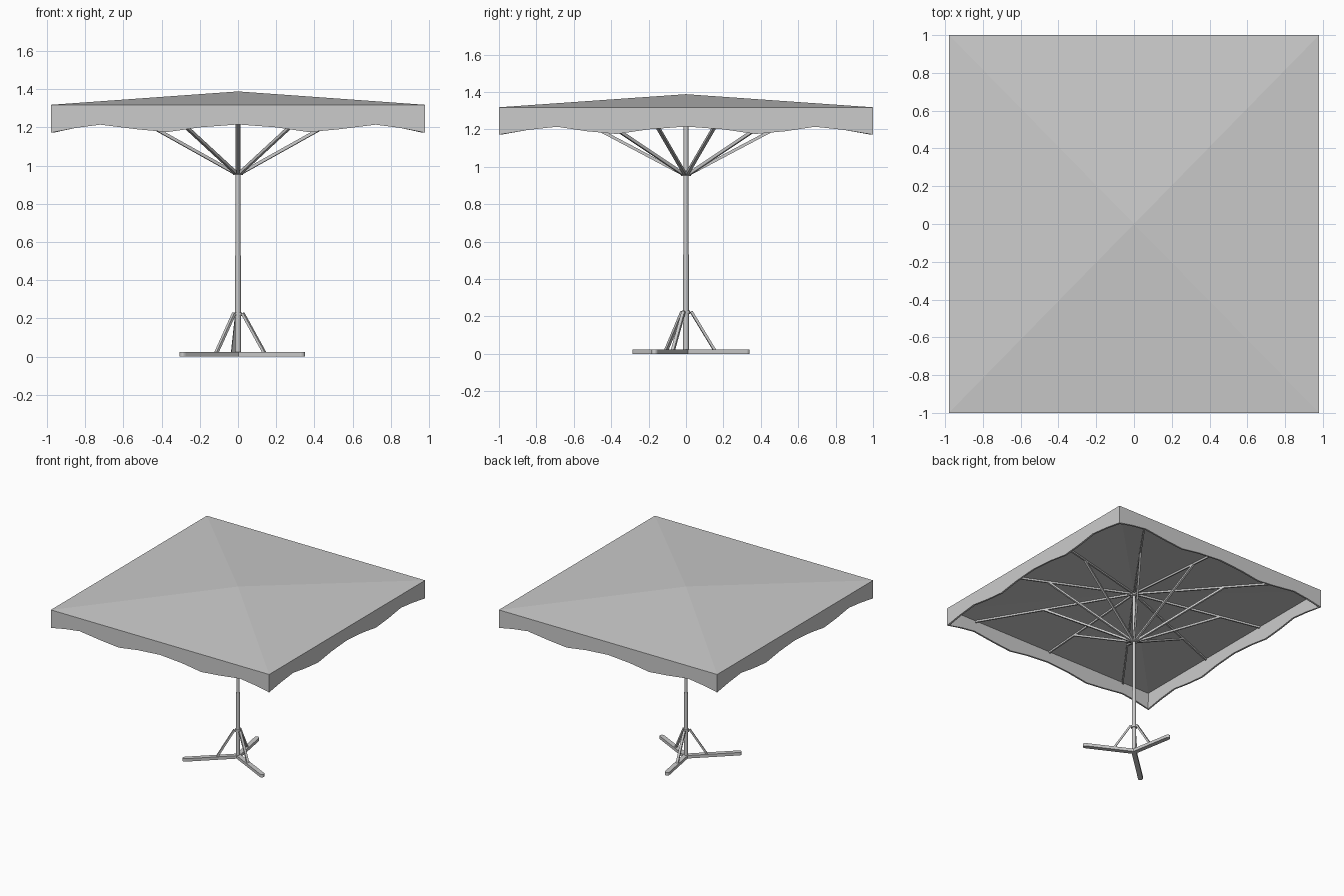
import bpy, bmesh, math
from mathutils import Vector

if "Cube" in bpy.data.objects:
    bpy.data.objects.remove(bpy.data.objects["Cube"])

HX, HY = 0.98, 1.0
RIM_Z, APEX_Z = 1.318, 1.388


def finish(bm, name):
    bmesh.ops.recalc_face_normals(bm, faces=bm.faces)
    me = bpy.data.meshes.new(name)
    bm.to_mesh(me)
    bm.free()
    ob = bpy.data.objects.new(name, me)
    bpy.context.collection.objects.link(ob)
    return ob


def bar(name, a, b, w, h):
    """Rectangular bar from a to b, w wide sideways and h deep."""
    a, b = Vector(a), Vector(b)
    d = (b - a).normalized()
    side = d.cross(Vector((0, 0, 1))).normalized()
    up = side.cross(d)
    bm = bmesh.new()
    rings = [[bm.verts.new(p + side * sx * w / 2 + up * sy * h / 2)
              for sx, sy in ((-1, -1), (1, -1), (1, 1), (-1, 1))] for p in (a, b)]
    for i in range(4):
        j = (i + 1) % 4
        bm.faces.new((rings[0][i], rings[0][j], rings[1][j], rings[1][i]))
    bm.faces.new(rings[0])
    bm.faces.new(rings[1])
    return finish(bm, name)


def tube(name, r, z0, z1, sides=16):
    bpy.ops.mesh.primitive_cylinder_add(vertices=sides, radius=r, depth=z1 - z0,
                                        location=(0, 0, (z0 + z1) / 2))
    ob = bpy.context.object
    ob.name = name
    bpy.ops.object.shade_smooth_by_angle()
    return ob


# Canopy: shallow pyramid roof with a wavy hanging valance
def half_wave(peak, end):
    return [(0, 1.215), (0.2, 1.2), (0.37, 1.175), (0.53, 1.19),
            (peak, 1.214), ((peak + end) / 2, 1.197), (end, 1.172)]


def full_wave(peak, end):
    h = half_wave(peak, end)
    return [(-t, z) for t, z in h[:0:-1]] + h


wx, wy = full_wave(0.72, HX), full_wave(0.69, HY)
outline = ([(t, -HY, z) for t, z in wx[:-1]] + [(HX, t, z) for t, z in wy[:-1]] +
           [(-t, HY, z) for t, z in wx[:-1]] + [(-HX, -t, z) for t, z in wy[:-1]])
bm = bmesh.new()
apex = bm.verts.new((0, 0, APEX_Z))
rim = [bm.verts.new((x, y, RIM_Z)) for x, y, z in outline]
hem = [bm.verts.new(p) for p in outline]
for i in range(len(rim)):
    j = (i + 1) % len(rim)
    bm.faces.new((apex, rim[i], rim[j]))
    bm.faces.new((rim[i], hem[i], hem[j], rim[j]))
canopy = finish(bm, "canopy")
mod = canopy.modifiers.new("cloth_thickness", 'SOLIDIFY')
mod.thickness = 0.014
mod.offset = -1
mod.use_even_offset = True

# Pole, lower sleeve and hubs
tube("pole", 0.0125, 0.0, 1.375)
tube("pole_sleeve", 0.015, 0.0, 0.53)
tube("strut_hub", 0.026, 0.95, 0.968)
tube("rib_hub", 0.028, 1.345, 1.368)
tube("base_collar", 0.022, 0.212, 0.232)

# Ten ribs reaching the canopy edge, each held by a strut
for i in range(10):
    a = math.radians(18 + 36 * i)
    c, s = math.cos(a), math.sin(a)
    reach = min(HX / max(abs(c), 1e-6), HY / max(abs(s), 1e-6)) - 0.02
    z_in, z_out = APEX_Z - 0.024, RIM_Z - 0.022
    bar(f"rib_{i}", (0.01 * c, 0.01 * s, z_in), (reach * c, reach * s, z_out), 0.012, 0.014)
    r = 0.69
    bar(f"strut_{i}", (0.02 * c, 0.02 * s, 0.962),
        (r * c, r * s, z_in + (z_out - z_in) * r / reach), 0.016, 0.016)

# Three-legged base with rounded leg ends and diagonal braces
for i, (x, y) in enumerate([(-0.292, -0.272), (0.337, -0.170), (-0.058, 0.328)]):
    d = Vector((x, y, 0))
    n = d.normalized()
    side = Vector((-n.y, n.x, 0))
    hw = 0.018
    prof = [side * hw, side * -hw]
    for k in range(7):
        t = math.radians(-90 + 30 * k)
        prof.append(d - n * hw * 0.3 + side * hw * math.sin(t) + n * hw * math.cos(t))
    bm = bmesh.new()
    f = bm.faces.new([bm.verts.new(p) for p in prof])
    ext = bmesh.ops.extrude_face_region(bm, geom=[f])
    bmesh.ops.translate(bm, vec=(0, 0, 0.024),
                        verts=[v for v in ext["geom"] if isinstance(v, bmesh.types.BMVert)])
    finish(bm, f"base_leg_{i}")
    foot, top = n * 0.155, n * 0.028
    bar(f"base_brace_{i}", (foot.x, foot.y, 0.02), (top.x, top.y, 0.226), 0.018, 0.014)
